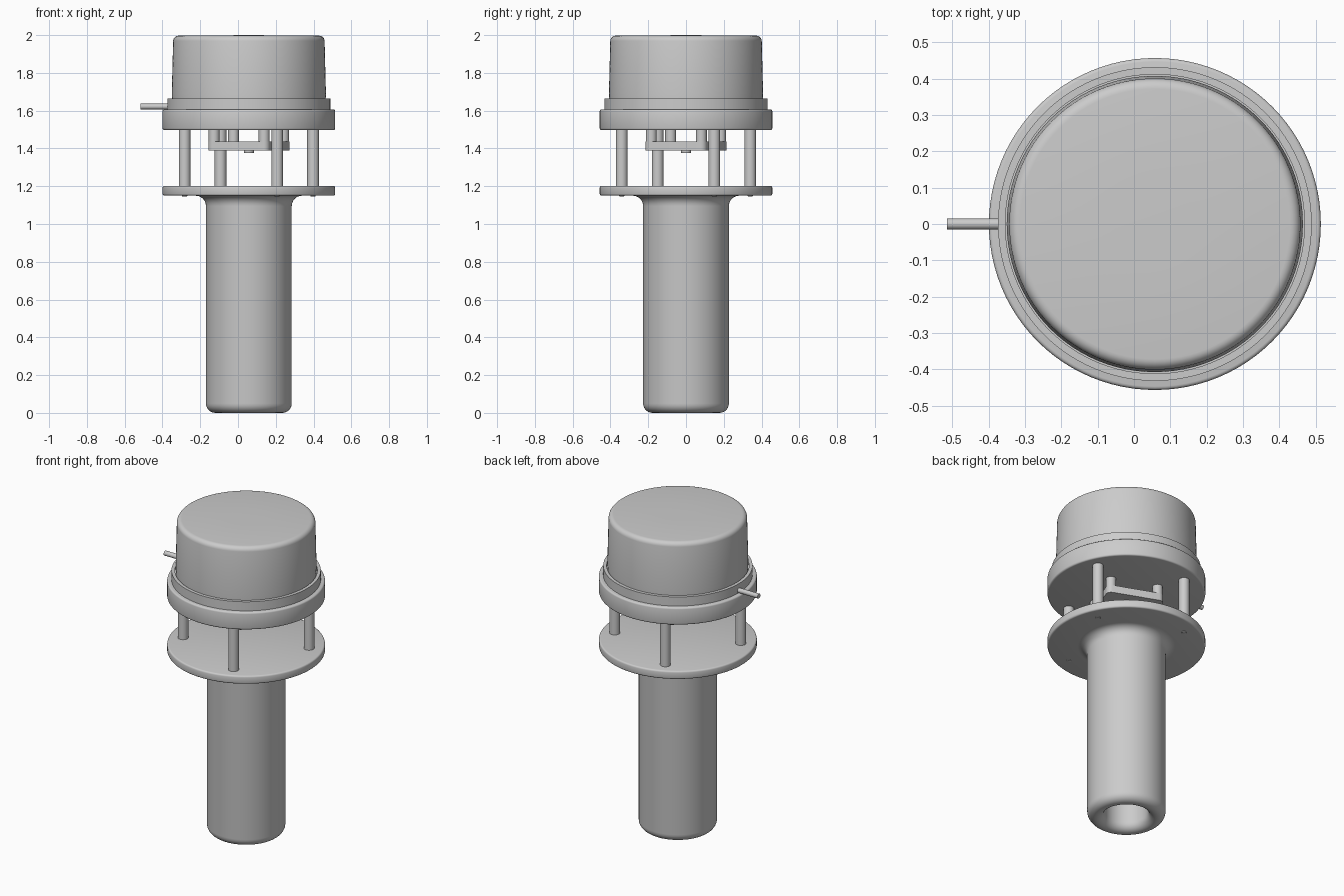
import bpy, bmesh, math

if "Cube" in bpy.data.objects:
    bpy.data.objects.remove(bpy.data.objects["Cube"])

CX = 0.0575  # main axis, offset by the side pipe


def finish(name, bm, angle=35):
    bmesh.ops.remove_doubles(bm, verts=bm.verts, dist=1e-5)
    bmesh.ops.recalc_face_normals(bm, faces=bm.faces)
    me = bpy.data.meshes.new(name)
    bm.to_mesh(me)
    bm.free()
    ob = bpy.data.objects.new(name, me)
    bpy.context.collection.objects.link(ob)
    bpy.ops.object.select_all(action='DESELECT')
    ob.select_set(True)
    bpy.context.view_layer.objects.active = ob
    bpy.ops.object.shade_smooth_by_angle(angle=math.radians(angle))
    return ob


def arc(cr, cz, rad, a0, a1, n=6):
    return [(cr + rad * math.cos(math.radians(a0 + (a1 - a0) * i / n)),
             cz + rad * math.sin(math.radians(a0 + (a1 - a0) * i / n))) for i in range(n + 1)]


def lathe(name, profile, steps=96, x=0.0, y=0.0):
    bm = bmesh.new()
    vs = [bm.verts.new((r, 0, z)) for r, z in profile]
    es = [bm.edges.new(p) for p in zip(vs, vs[1:])]
    bmesh.ops.spin(bm, geom=vs + es, cent=(0, 0, 0), axis=(0, 0, 1),
                   angle=2 * math.pi, steps=steps, use_duplicate=False)
    bmesh.ops.translate(bm, verts=bm.verts, vec=(CX + x, y, 0))
    return finish(name, bm)


def disc(r, z0, z1, b):
    return ([(0, z0)] + arc(r - b, z0 + b, b, -90, 0, 3)
            + arc(r - b, z1 - b, b, 0, 90, 3) + [(0, z1)])


def fourfold(a, b):
    return [(a, b), (-b, a), (-a, -b), (b, -a)]


# hollow mounting tube with rounded lip, flaring into the lower flange
R = 0.457
lathe("mounting_tube_and_flange",
      [(0, 1.1), (0.127, 1.1)]
      + arc(0.177, 0.05, 0.05, 180, 270) + arc(0.177, 0.05, 0.05, 270, 360)
      + arc(0.282, 1.095, 0.055, 180, 90)
      + arc(R - 0.01, 1.16, 0.01, -90, 0, 3) + arc(R - 0.01, 1.192, 0.01, 0, 90, 3)
      + [(0, 1.202)])

# upper base plate, seating ring and cap
lathe("upper_base", disc(R, 1.497, 1.607, 0.01))
lathe("seating_ring", [(0, 1.6), (0.432, 1.6), (0.432, 1.665), (0.412, 1.665),
                       (0.412, 1.65), (0, 1.65)])
lathe("cap", [(0, 1.645), (0.406, 1.645), (0.408, 1.69)]
      + arc(0.372, 1.968, 0.029, 3, 90) + [(0.11, 1.999), (0, 2.0)])

# four spacer posts with screws below the flange
for i, (x, y) in enumerate(fourfold(0.34, 0.15)):
    lathe(f"spacer_post_{i + 1}", [(0, 1.195), (0.031, 1.195), (0.031, 1.505), (0, 1.505)], 32, x, y)
    lathe(f"flange_screw_{i + 1}", disc(0.014, 1.146, 1.17, 0.003), 20, x, y)

# sensor plate hung from four pegs
pegs = fourfold(0.184, 0.081)
for i, (x, y) in enumerate(pegs):
    lathe(f"plate_peg_{i + 1}", [(0, 1.435), (0.029, 1.435), (0.029, 1.5), (0, 1.5)], 32, x, y)

bm = bmesh.new()
ring = []
for i, (x, y) in enumerate(pegs):
    a0 = math.degrees(math.atan2(y, x)) - 45
    ring += [bm.verts.new((CX + px, py, 1.39)) for px, py in arc(x, y, 0.031, a0, a0 + 90, 8)]
face = bm.faces.new(ring)
ext = bmesh.ops.extrude_face_region(bm, geom=[face])
top = [v for v in ext["geom"] if isinstance(v, bmesh.types.BMVert)]
bmesh.ops.translate(bm, verts=top, vec=(0, 0, 0.048))
finish("sensor_plate", bm)
lathe("sensor_nub", disc(0.027, 1.375, 1.4, 0.003), 32)

# side pipe
bpy.ops.mesh.primitive_cylinder_add(vertices=24, radius=0.015, depth=0.165,
                                    location=(-0.4325, 0, 1.622), rotation=(0, math.pi / 2, 0))
pipe = bpy.context.object
pipe.name = "side_pipe"
bpy.ops.object.shade_smooth_by_angle(angle=math.radians(35))
